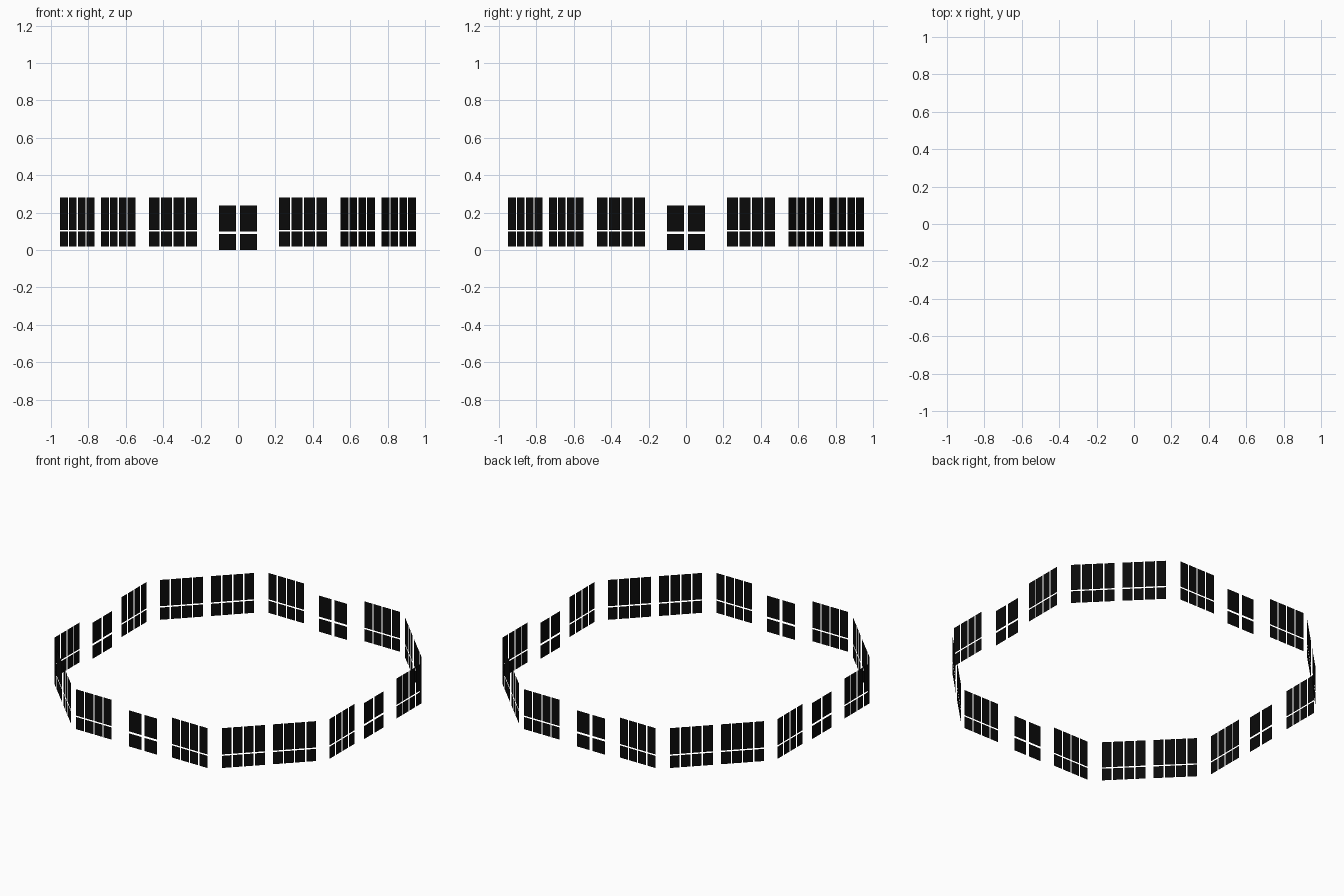
import bpy, bmesh
from math import pi, sqrt
from mathutils import Matrix

if "Cube" in bpy.data.objects:
    bpy.data.objects.remove(bpy.data.objects["Cube"])

glass = bpy.data.materials.new("dark_glass")
glass.diffuse_color = (0.003, 0.003, 0.003, 1)
glass.use_nodes = True
glass.node_tree.nodes["Principled BSDF"].inputs["Base Color"].default_value = glass.diffuse_color


def pane_group(name, center, depth, width, cols, gap, rows, angle):
    """Grid of flat panes on a wall facing -y at the given depth, turned about z."""
    bm = bmesh.new()
    w = (width - gap * (cols - 1)) / cols
    for i in range(cols):
        x0 = center - width / 2 + i * (w + gap)
        for z0, z1 in rows:
            corners = ((x0, z0), (x0 + w, z0), (x0 + w, z1), (x0, z1))
            bm.faces.new([bm.verts.new((x, -depth, z)) for x, z in corners])
    bm.transform(Matrix.Rotation(angle, 4, 'Z'))
    mesh = bpy.data.meshes.new(name)
    bm.to_mesh(mesh)
    bm.free()
    mesh.materials.append(glass)
    bpy.context.collection.objects.link(bpy.data.objects.new(name, mesh))


window_rows = ((0.018, 0.098), (0.107, 0.28))
door_rows = ((0.0, 0.086), (0.099, 0.237))

for k in range(4):
    a = k * pi / 2
    # straight wall: door panes between two windows
    pane_group(f"door_panes_{k}", 0, 0.987, 0.204, 2, 0.02, door_rows, a)
    for s in (-1, 1):
        pane_group(f"wall_window_{k}_{s}", s * 0.348, 1.0, 0.258, 4, 0.008, window_rows, a)
        # corner wall: two windows
        pane_group(f"corner_window_{k}_{s}", s * 0.155, 1.5 / sqrt(2), 0.26, 4, 0.008,
                   window_rows, a + pi / 4)
